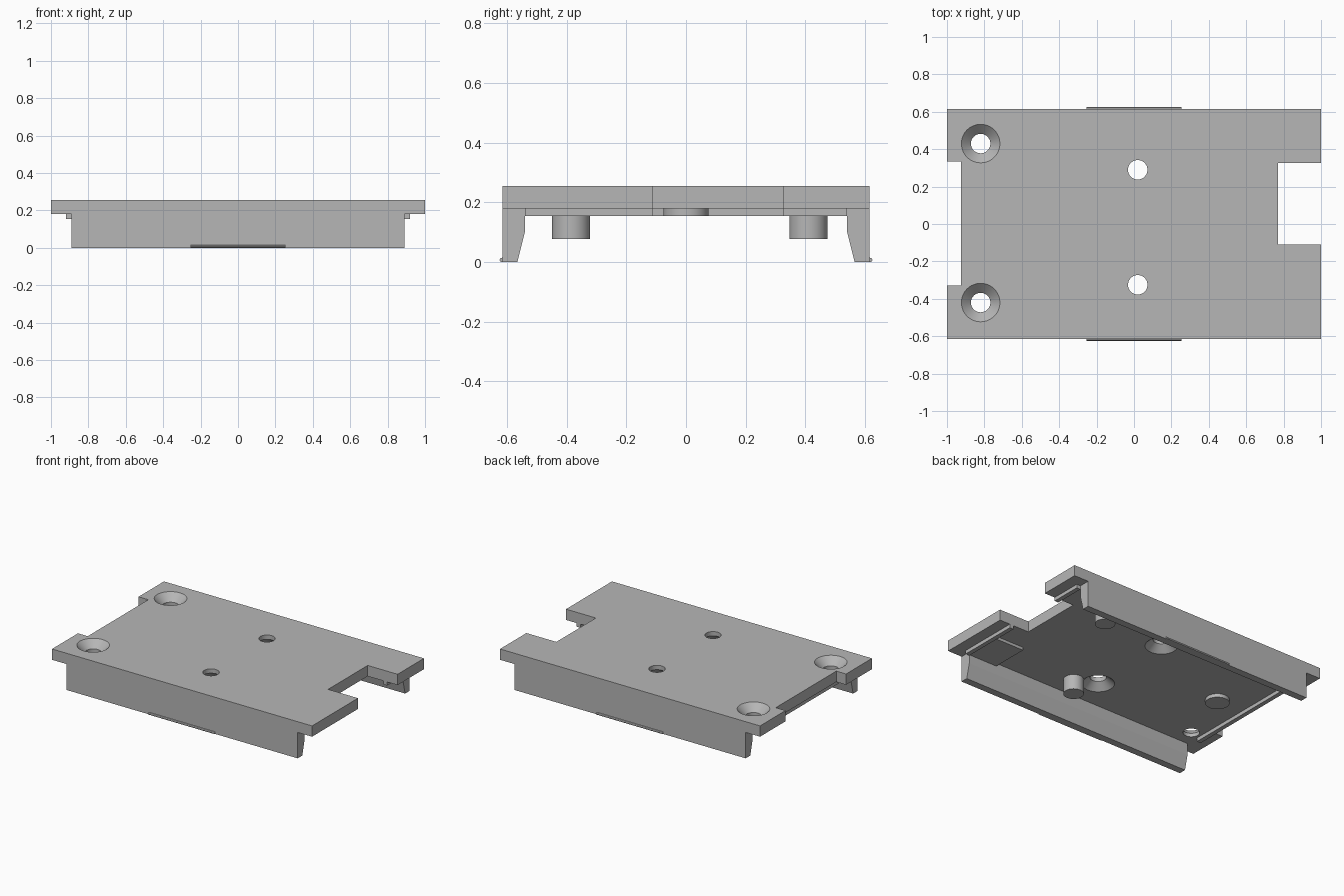
import bpy
import bmesh
import math
from mathutils import Vector

if "Cube" in bpy.data.objects:
    bpy.data.objects.remove(bpy.data.objects["Cube"], do_unlink=True)

grey = bpy.data.materials.new("plain grey")
grey.use_nodes = True
grey.diffuse_color = (0.47, 0.47, 0.47, 1)
grey.node_tree.nodes["Principled BSDF"].inputs["Base Color"].default_value = grey.diffuse_color

TOP, UNDER, LIP = 0.255, 0.18, 0.155
HALF_Y, RAIL_X = 0.615, 0.89


def finish(name, bm):
    bmesh.ops.recalc_face_normals(bm, faces=bm.faces)
    mesh = bpy.data.meshes.new(name)
    bm.to_mesh(mesh)
    bm.free()
    mesh.materials.append(grey)
    obj = bpy.data.objects.new(name, mesh)
    bpy.context.collection.objects.link(obj)
    return obj


def smooth(obj):
    bpy.ops.object.select_all(action='DESELECT')
    obj.select_set(True)
    bpy.context.view_layer.objects.active = obj
    bpy.ops.object.shade_smooth_by_angle(angle=math.radians(30))


def extrude(name, points, direction):
    bm = bmesh.new()
    face = bm.faces.new([bm.verts.new(p) for p in points])
    grown = bmesh.ops.extrude_face_region(bm, geom=[face], use_keep_orig=True)
    moved = [v for v in grown["geom"] if isinstance(v, bmesh.types.BMVert)]
    bmesh.ops.translate(bm, verts=moved, vec=Vector(direction))
    return finish(name, bm)


def box(name, x0, x1, y0, y1, z0, z1):
    base = [(x0, y0, z0), (x1, y0, z0), (x1, y1, z0), (x0, y1, z0)]
    return extrude(name, base, (0, 0, z1 - z0))


def lathe(name, x, y, profile, sides=48):
    """Closed solid of revolution from (radius, height) pairs."""
    bm = bmesh.new()
    rings = []
    for r, z in profile:
        angles = [math.tau * i / sides for i in range(sides)]
        rings.append([bm.verts.new((x + r * math.cos(a), y + r * math.sin(a), z)) for a in angles])
    for low, high in zip(rings, rings[1:]):
        for i in range(sides):
            j = (i + 1) % sides
            bm.faces.new((low[i], low[j], high[j], high[i]))
    bm.faces.new(rings[0])
    bm.faces.new(rings[-1])
    return finish(name, bm)


# Top plate with a wide notch at one end and a shallow one at the other
outline = [(-1, -HALF_Y), (1, -HALF_Y), (1, -0.11), (0.77, -0.11), (0.77, 0.325), (1, 0.325),
           (1, HALF_Y), (-1, HALF_Y), (-1, 0.335), (-0.925, 0.335), (-0.925, -0.33), (-1, -0.33)]
plate = extrude("top_plate", [(x, y, UNDER) for x, y in outline], (0, 0, TOP - UNDER))

# Screw holes: two countersunk from above, two from below
R, WIDE = 0.052, 0.103
from_above = [(R, 0.1), (R, 0.205), (WIDE, TOP), (WIDE, 0.3)]
from_below = [(WIDE, 0.1), (WIDE, UNDER), (R, 0.225), (R, 0.3)]
holes = [(-0.82, -0.42, from_above), (-0.82, 0.43, from_above),
         (0.02, -0.325, from_below), (0.02, 0.29, from_below)]
for x, y, profile in holes:
    cutter = lathe("hole_cutter", x, y, profile)
    cutter.hide_render = True
    cut = plate.modifiers.new("hole", 'BOOLEAN')
    cut.operation, cut.solver, cut.object = 'DIFFERENCE', 'EXACT', cutter
    bpy.context.view_layer.objects.active = plate
    bpy.ops.object.modifier_apply(modifier=cut.name)
    bpy.data.objects.remove(cutter, do_unlink=True)
smooth(plate)

# Side rails with tapered inner faces, each with a thin snap ridge at the foot
rail = [(HALF_Y, 0), (0.565, 0), (0.54, 0.1), (0.54, UNDER), (HALF_Y, UNDER)]
ridge = [(HALF_Y, 0), (0.621, 0.001), (0.625, 0.007), (0.621, 0.013), (HALF_Y, 0.015)]
for side, s in (("front", -1), ("back", 1)):
    extrude(side + "_rail", [(-RAIL_X, s * y, z) for y, z in rail], (2 * RAIL_X, 0, 0))
    extrude(side + "_snap_ridge", [(-0.255, s * y, z) for y, z in ridge], (0.51, 0, 0))

# Low lips across both ends of the underside, and a corner pad
box("left_lip_front", RAIL_X, 0.92, -0.54, -0.11, LIP, UNDER)
box("left_lip_back", RAIL_X, 0.92, 0.325, 0.54, LIP, UNDER)
box("right_lip", -0.92, -RAIL_X, -0.45, 0.45, LIP, UNDER)
box("corner_pad", 0.67, RAIL_X, -0.54, -0.28, 0.16, UNDER)

# Pegs and a flat round boss under the plate
for name, x, y, r, z in (("front_peg", 0.17, -0.385, 0.064, 0.077),
                         ("back_peg", 0.58, 0.41, 0.064, 0.077),
                         ("round_boss", -0.68, 0, 0.076, LIP)):
    smooth(lathe(name, x, y, [(r, z), (r, UNDER)]))
